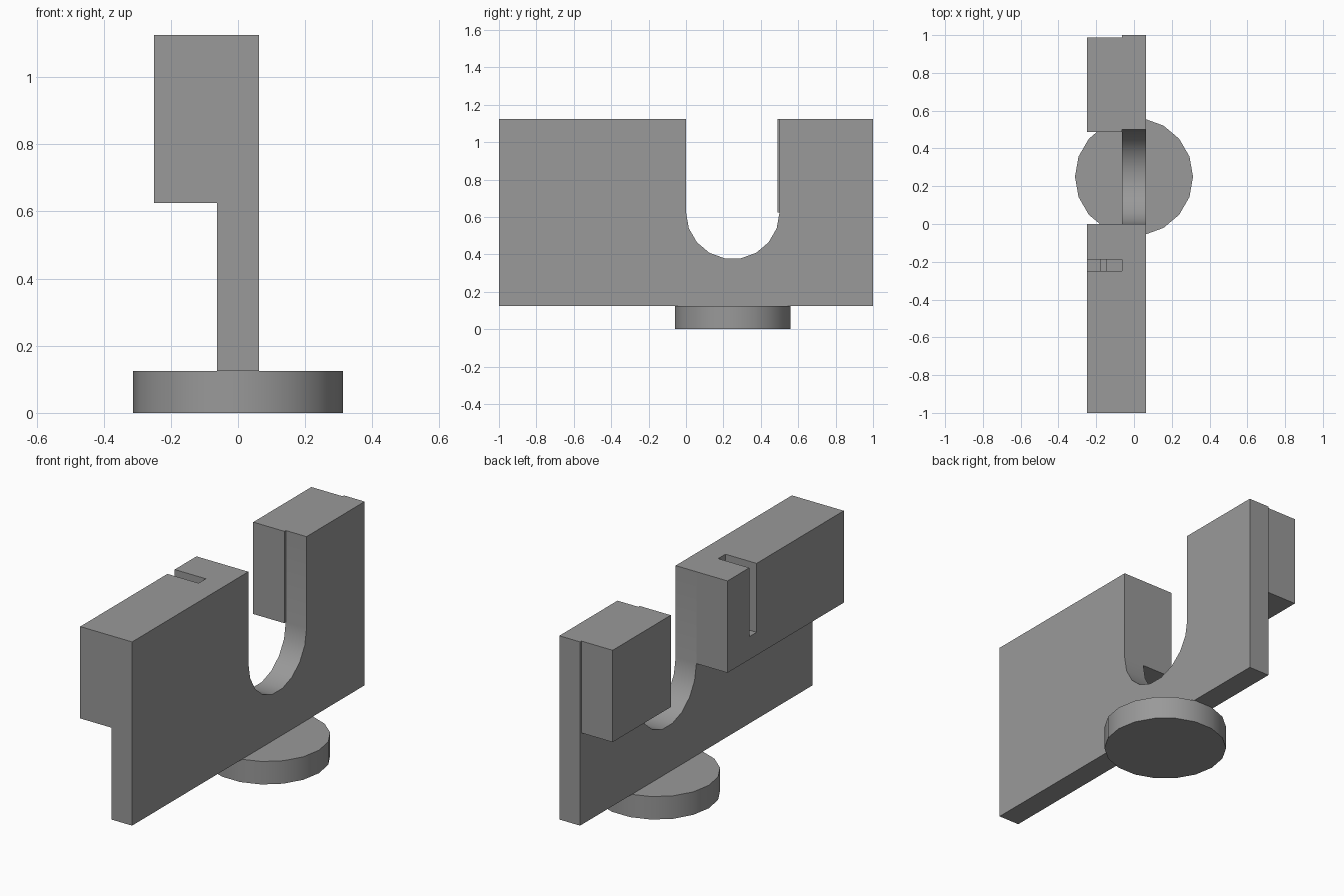
import bpy, bmesh, math

if "Cube" in bpy.data.objects:
    bpy.data.objects.remove(bpy.data.objects["Cube"])

# Dark grey finish shared by every part
grey = bpy.data.materials.new("dark_grey")
grey.diffuse_color = (0.32, 0.32, 0.32, 1)
grey.use_nodes = True
grey.node_tree.nodes["Principled BSDF"].inputs["Base Color"].default_value = grey.diffuse_color


def extrude(name, pts, vec):
    """Closed solid from a 3D outline swept along vec."""
    bm = bmesh.new()
    face = bm.faces.new([bm.verts.new(p) for p in pts])
    res = bmesh.ops.extrude_face_region(bm, geom=[face], use_keep_orig=True)
    verts = [g for g in res["geom"] if isinstance(g, bmesh.types.BMVert)]
    bmesh.ops.translate(bm, verts=verts, vec=vec)
    bmesh.ops.recalc_face_normals(bm, faces=bm.faces)
    me = bpy.data.meshes.new(name)
    bm.to_mesh(me)
    bm.free()
    me.materials.append(grey)
    ob = bpy.data.objects.new(name, me)
    bpy.context.collection.objects.link(ob)
    return ob


def smooth(ob):
    bpy.ops.object.select_all(action='DESELECT')
    ob.select_set(True)
    bpy.context.view_layer.objects.active = ob
    bpy.ops.object.shade_smooth_by_angle(angle=math.radians(30))


def box(name, x0, x1, y0, y1, z0, z1):
    return extrude(name, [(x0, y0, z0), (x0, y1, z0), (x0, y1, z1), (x0, y0, z1)],
                   (x1 - x0, 0, 0))


T = 0.0625           # half thickness of the plate
TOP, MID, BASE = 1.125, 0.625, 0.125

# Upright plate with a U-shaped notch
arc = [(0.25 - 0.25 * math.cos(math.radians(20 * i)),
        MID - 0.25 * math.sin(math.radians(20 * i))) for i in range(10)]
outline = [(-1, BASE), (-1, TOP), (0, TOP)] + arc + [(0.5, TOP), (1, TOP), (1, BASE)]
plate = extrude("notched_plate", [(-T, y, z) for y, z in outline], (2 * T, 0, 0))
smooth(plate)

# Side blocks on the upper half of the left face
long_block = box("long_block", -0.25, -T, -1, 0, MID, TOP)
box("short_block", -0.25, -T, 0.488, 0.988, MID, TOP)

# Slot in the long block, with a small pocket in its floor
slot = [(-0.3, 0.75), (-0.177, 0.75), (-0.177, 0.7), (-0.148, 0.7), (-0.148, 0.75),
        (-0.05, 0.75), (-0.05, 1.2), (-0.3, 1.2)]
cutter = extrude("slot_cutter", [(x, -0.25, z) for x, z in slot], (0, 0.0625, 0))
cutter.hide_render = True
cutter.hide_set(True)
mod = long_block.modifiers.new("slot", 'BOOLEAN')
mod.operation = 'DIFFERENCE'
mod.solver = 'EXACT'
mod.object = cutter

# Round foot under the notch
bpy.ops.mesh.primitive_cylinder_add(vertices=18, radius=0.3125, depth=BASE,
                                    location=(0, 0.25, BASE / 2),
                                    rotation=(0, 0, math.pi / 2))
foot = bpy.context.object
foot.name = "round_foot"
foot.data.materials.append(grey)
smooth(foot)
